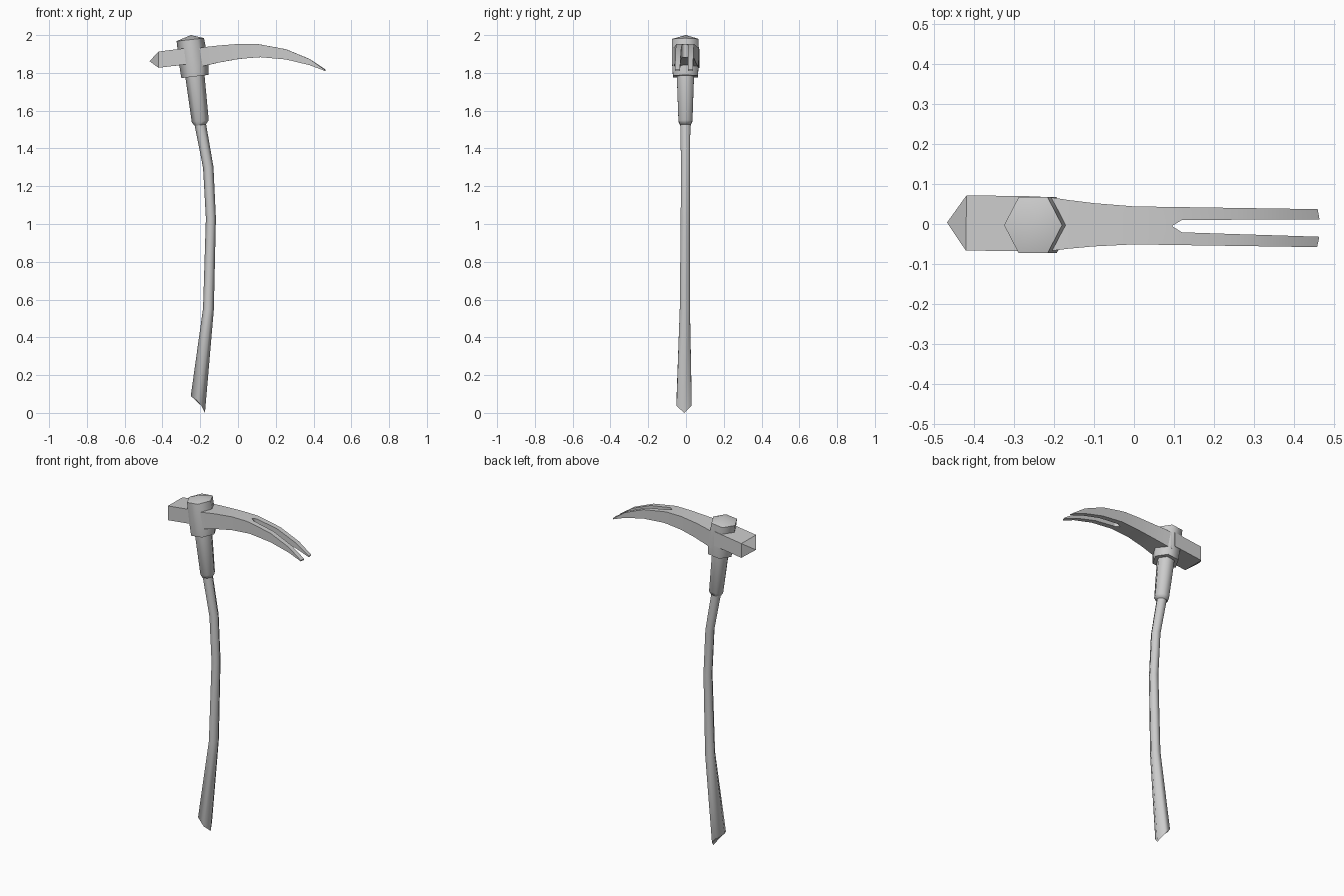
import bpy, bmesh, math

if "Cube" in bpy.data.objects:
    bpy.data.objects.remove(bpy.data.objects["Cube"])


def finish(name, bm, angle):
    bmesh.ops.recalc_face_normals(bm, faces=bm.faces)
    mesh = bpy.data.meshes.new(name)
    bm.to_mesh(mesh)
    bm.free()
    obj = bpy.data.objects.new(name, mesh)
    bpy.context.collection.objects.link(obj)
    bpy.ops.object.select_all(action='DESELECT')
    bpy.context.view_layer.objects.active = obj
    obj.select_set(True)
    bpy.ops.object.shade_smooth_by_angle(angle=math.radians(angle))
    return obj


def loft(rings, tip=None):
    """Skin a list of equal-length rings; close the end flat or with a point."""
    bm = bmesh.new()
    loops = [[bm.verts.new(p) for p in r] for r in rings]
    n = len(loops[0])
    for a, b in zip(loops, loops[1:]):
        for i in range(n):
            j = (i + 1) % n
            bm.faces.new((a[i], a[j], b[j], b[i]))
    bm.faces.new(loops[0])
    if tip:
        t = bm.verts.new(tip)
        for i in range(n):
            bm.faces.new((loops[-1][i], loops[-1][(i + 1) % n], t))
    else:
        bm.faces.new(loops[-1])
    return bm


def hexring(cx, cz, rx, hy, slope=0.12, cy=-0.003, bow=0.0):
    pts = []
    for k in range(6):
        c, s = math.cos(k * math.pi / 3), math.sin(k * math.pi / 3)
        pts.append((cx + rx * c, cy + hy / 0.866 * s,
                    cz + slope * rx * c + bow * s * s))
    return pts


# Curved wooden handle with slanted butt end
finish("handle", loft([
    hexring(-0.2125, 0.045, 0.0375, 0.040, -1.2, -0.010, 0.02),
    hexring(-0.1565, 0.55, 0.0285, 0.027, -0.12, -0.006),
    hexring(-0.1435, 1.03, 0.0265, 0.024, 0.0, -0.004),
    hexring(-0.1575, 1.30, 0.0275, 0.024, 0.1),
    hexring(-0.200, 1.53, 0.030, 0.026, 0.15),
    hexring(-0.208, 1.58, 0.030, 0.026),
]), 65)

# Tapered sleeve below the head
finish("sleeve", loft([
    hexring(-0.200, 1.524, 0.031, 0.028),
    hexring(-0.200, 1.545, 0.045, 0.037),
    hexring(-0.230, 1.80, 0.051, 0.046),
]), 65)

# Six-sided eye socket with a low pointed cap
finish("socket", loft([
    hexring(-0.2275, 1.781, 0.0725, 0.066),
    hexring(-0.2325, 1.845, 0.0775, 0.070),
    hexring(-0.2525, 1.976, 0.0725, 0.070, 0.11),
], (-0.25, -0.001, 2.0)), 62)

# Square hammer block with a shallow pyramid face
hammer = finish("hammer_block", loft([
    [(x, sy * 0.069, zc + sz * 0.043) for sy, sz in
     ((-1, -1), (1, -1), (1, 1), (-1, 1))]
    for x, zc in ((-0.235, 1.893), (-0.42, 1.87))
], (-0.468, 0, 1.862)), 30)

# Forked claw: one half lofted, then mirrored.  x, top z, bottom z, outer y, inner y
stations = [
    (-0.215, 1.930, 1.830, 0.068, 0),
    (-0.165, 1.938, 1.840, 0.061, 0),
    (-0.100, 1.945, 1.855, 0.054, 0),
    (0.000, 1.953, 1.873, 0.0475, 0),
    (0.095, 1.953, 1.882, 0.0475, 0),
    (0.120, 1.950, 1.883, 0.0475, 0.0155),
    (0.255, 1.925, 1.871, 0.0475, 0.018),
    (0.380, 1.873, 1.841, 0.0475, 0.020),
    (0.464, 1.817, 1.811, 0.0475, 0.0215),
]
rings = []
for x, zt, zb, yo, yi in stations:
    xo = x - 0.005 if x > 0.45 else x
    rings.append([(xo, yo, zb), (xo, yo, zt), (x, yi, zt), (x, yi, zb)])
bm = loft(rings)
inner = [f for f in bm.faces if all(abs(v.co.y) < 1e-6 for v in f.verts)]
bmesh.ops.delete(bm, geom=inner, context='FACES')
claw = finish("forked_claw", bm, 30)
mirror = claw.modifiers.new("Mirror", 'MIRROR')
mirror.use_axis = (False, True, False)
# keep the mirror ahead of any smoothing modifier
claw.modifiers.move(len(claw.modifiers) - 1, 0)

# The head sits very slightly twisted on the handle
for obj in (hammer, claw):
    obj.rotation_euler.z = -0.015
    obj.location.y = -0.0035
